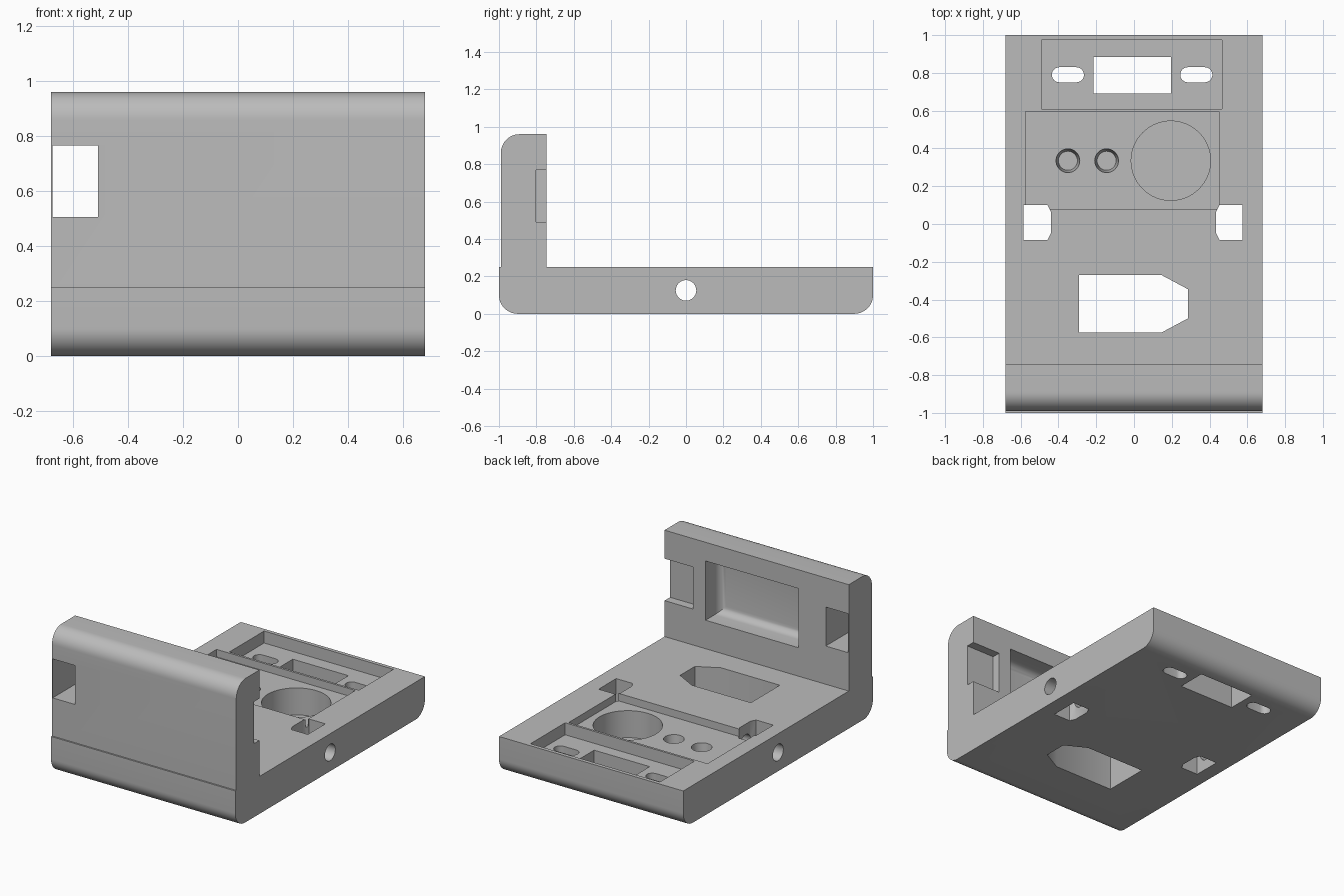
import bpy, bmesh
from math import sin, cos, pi, radians
from mathutils import Vector

cube = bpy.data.objects.get("Cube")
if cube:
    bpy.data.objects.remove(cube)

grey = bpy.data.materials.new("matte_grey")
grey.use_nodes = True
grey.diffuse_color = (0.5, 0.5, 0.5, 1)
grey.node_tree.nodes["Principled BSDF"].inputs["Base Color"].default_value = (0.5, 0.5, 0.5, 1)


def arc(cx, cy, r, start, end, n=12):
    angles = [radians(start + (end - start) * i / n) for i in range(n + 1)]
    return [(cx + r * cos(a), cy + r * sin(a)) for a in angles]


def rect(x0, x1, y0, y1):
    return [(x0, y0), (x1, y0), (x1, y1), (x0, y1)]


def prism(name, pts, lo, hi, axis="z", taper=1.0, fillet=0):
    """Extrude a closed outline along an axis; taper scales the low end."""
    place = {"x": lambda u, v, w: (w, u, v),
             "y": lambda u, v, w: (u, w, v),
             "z": lambda u, v, w: (u, v, w)}[axis]
    cu = sum(p[0] for p in pts) / len(pts)
    cv = sum(p[1] for p in pts) / len(pts)
    bm = bmesh.new()
    low = [bm.verts.new(place(cu + (u - cu) * taper, cv + (v - cv) * taper, lo)) for u, v in pts]
    high = [bm.verts.new(place(u, v, hi)) for u, v in pts]
    floor = bm.faces.new(low)
    bm.faces.new(high)
    n = len(pts)
    for i in range(n):
        j = (i + 1) % n
        bm.faces.new((low[i], low[j], high[j], high[i]))
    if fillet:
        bmesh.ops.bevel(bm, geom=list(floor.edges), offset=fillet, segments=6,
                        profile=0.5, affect="EDGES")
    bmesh.ops.recalc_face_normals(bm, faces=bm.faces)
    mesh = bpy.data.meshes.new(name)
    bm.to_mesh(mesh)
    bm.free()
    obj = bpy.data.objects.new(name, mesh)
    bpy.context.collection.objects.link(obj)
    return obj


# L-shaped body: base slab plus upright front wall, rounded outer corners
W, T, R = 0.68, 0.25, 0.10
profile = (arc(-1 + R, R, R, 180, 270) + arc(1 - R, R, R, 270, 360)
           + [(1, T), (-0.745, T), (-0.745, 0.96)]
           + arc(-0.89, 0.86, R, 90, 180) + [(-0.99, T), (-1, T)])
body = prism("bracket_body", profile, -W, W, "x")
body.data.materials.append(grey)

cutters = []


def cut(*args, **kw):
    cutters.append(prism(*args, **kw))


# Rear pocket, its window and the two slots beside it
cut("rear_pocket", rect(-0.49, 0.465, 0.61, 0.975), T - 0.08, 0.4)
cut("rear_window", rect(-0.215, 0.195, 0.69, 0.885), -0.1, 0.4)
for x in (-0.35, 0.33):
    stadium = arc(x + 0.045, 0.79, 0.04, -90, 90) + arc(x - 0.045, 0.79, 0.04, 90, 270)
    cut("slot", stadium, -0.1, 0.4)

# Middle pocket with a wide round well and two small sockets
cut("middle_pocket", rect(-0.575, 0.45, 0.08, 0.595), T - 0.05, 0.4)
cut("round_well", arc(0.195, 0.335, 0.21, 0, 360, 64)[:-1], 0.02, 0.4)
for x in (-0.35, -0.145):
    cut("socket", arc(x, 0.335, 0.063, 0, 360, 32)[:-1], 0.07, T - 0.05 + 0.0005, taper=0.8)

# Side through holes with clipped inner corners
for s, inner, outer in ((-1, 0.44, 0.585), (1, 0.435, 0.575)):
    c = 0.018
    outline = [(outer, -0.085), (outer, 0.1), (inner + c, 0.1), (inner, 0.1 - 2 * c),
               (inner, -0.085 + 2 * c), (inner + c, -0.085)]
    cut("side_hole", [(s * x, y) for x, y in outline], -0.1, 0.4)

# Large opening with two clipped corners
cut("main_opening", [(-0.29, -0.575), (0.145, -0.575), (0.285, -0.5),
                     (0.285, -0.345), (0.145, -0.27), (-0.29, -0.27)], -0.1, 0.4)

# Cross bore from side to side
cut("cross_bore", arc(0, 0.125, 0.055, 0, 360, 32)[:-1], -0.8, 0.8, "x")

# Upright wall: side window, side notch and filleted inner recess
cut("wall_window", rect(-0.675, -0.51, 0.505, 0.765), -1.1, -0.6, "y")
cut("wall_notch", rect(0.47, 0.8, 0.49, 0.77), -0.803, -0.6, "y")
cut("wall_recess", rect(-0.31, 0.377, 0.44, 0.835), -0.89, -0.6, "y", fillet=0.05)

# Apply every cut, then drop the cutters
bpy.context.view_layer.objects.active = body
for cutter in cutters:
    mod = body.modifiers.new(cutter.name, "BOOLEAN")
    mod.operation = "DIFFERENCE"
    mod.solver = "EXACT"
    mod.object = cutter
    bpy.ops.object.modifier_apply(modifier=mod.name)
    bpy.data.objects.remove(cutter)

bpy.ops.object.select_all(action="DESELECT")
body.select_set(True)
bpy.ops.object.shade_smooth_by_angle(angle=radians(30))
